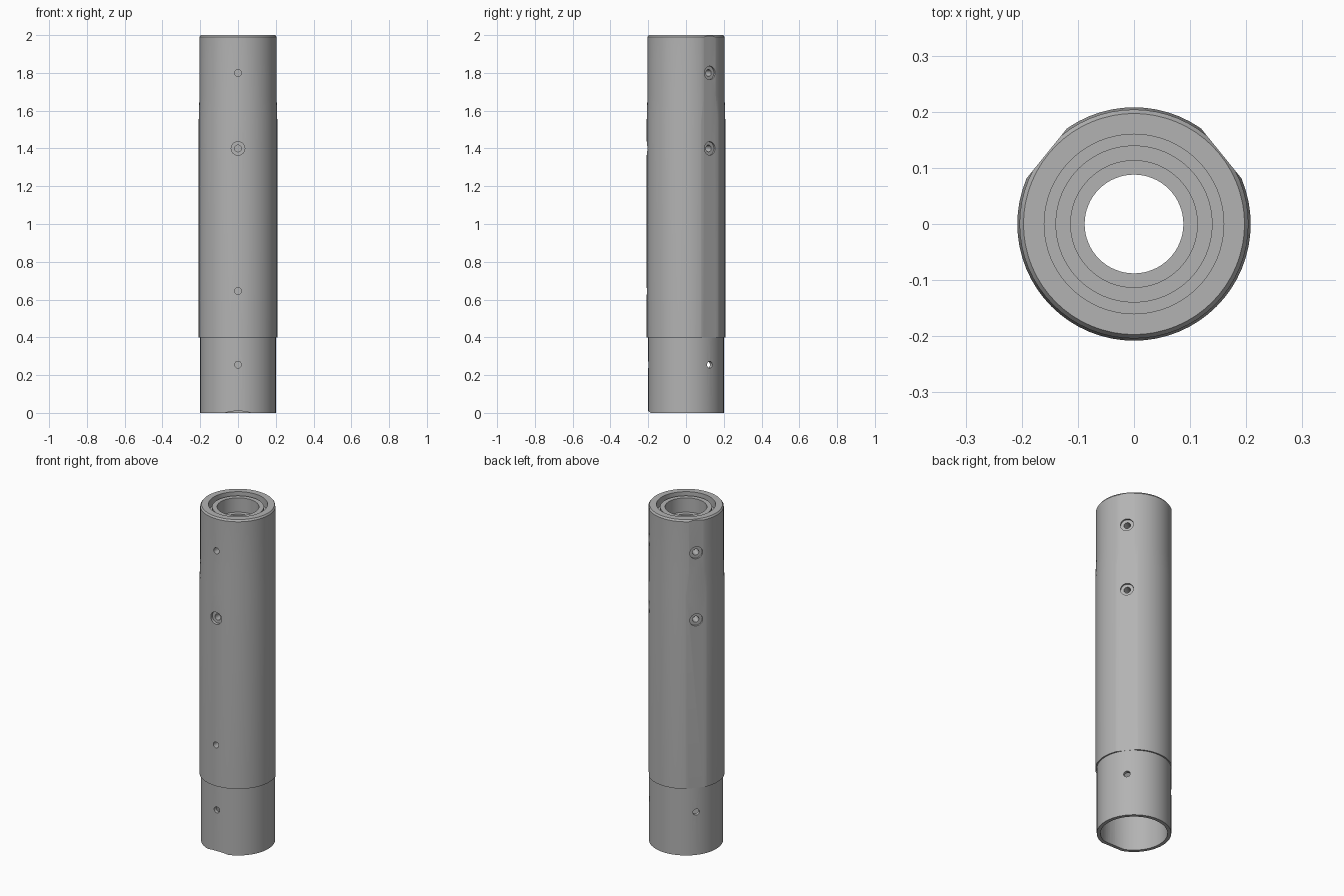
import bpy, bmesh, math
from mathutils import Vector, Matrix

if "Cube" in bpy.data.objects:
    bpy.data.objects.remove(bpy.data.objects["Cube"])

steel = bpy.data.materials.new("brushed grey")
steel.use_nodes = True
GREY = (0.45, 0.45, 0.45, 1)
steel.diffuse_color = GREY
steel.node_tree.nodes["Principled BSDF"].inputs["Base Color"].default_value = GREY


def add_object(name, bm):
    bmesh.ops.recalc_face_normals(bm, faces=bm.faces)
    mesh = bpy.data.meshes.new(name)
    bm.to_mesh(mesh)
    bm.free()
    mesh.materials.append(steel)
    ob = bpy.data.objects.new(name, mesh)
    bpy.context.collection.objects.link(ob)
    return ob


def lathe(name, profile, sides=64):
    """Revolve a closed (radius, height) outline around z."""
    bm = bmesh.new()
    rings = []
    for i in range(sides):
        a = 2 * math.pi * i / sides
        rings.append([bm.verts.new((r * math.cos(a), r * math.sin(a), z)) for r, z in profile])
    n = len(profile)
    for i in range(sides):
        p, q = rings[i], rings[(i + 1) % sides]
        for j in range(n):
            k = (j + 1) % n
            bm.faces.new((p[j], q[j], q[k], p[k]))
    return add_object(name, bm)


def cut(target, bm):
    """Subtract a closed mesh from the target."""
    cutter = add_object("cutter", bm)
    mod = target.modifiers.new("cut", "BOOLEAN")
    mod.operation, mod.solver, mod.object = "DIFFERENCE", "EXACT", cutter
    bpy.context.view_layer.objects.active = target
    bpy.ops.object.modifier_apply(modifier=mod.name)
    bpy.data.objects.remove(cutter)


def radial(angle, height, start, end, radius):
    """Closed cylinder pointing outwards along an angle."""
    d = Vector((math.cos(angle), math.sin(angle), 0))
    turn = d.to_track_quat("Z", "Y").to_matrix().to_4x4()
    place = Matrix.Translation(d * (start + end) / 2 + Vector((0, 0, height)))
    bm = bmesh.new()
    bmesh.ops.create_cone(bm, cap_ends=True, segments=24, radius1=radius, radius2=radius,
                          depth=end - start, matrix=place @ turn)
    return bm


# Stepped body with an annular groove in the top and a wide socket below
body = lathe("tube_body", [
    (0.2, 0), (0.2, 0.4), (0.208, 0.4), (0.208, 1.55), (0.204, 1.68),
    (0.204, 1.99), (0.197, 2), (0.16, 2), (0.16, 1.95), (0.14, 1.95),
    (0.14, 1.985), (0.113, 1.985), (0.113, 1.9), (0.088, 1.9),
    (0.088, 0.45), (0.18, 0.36), (0.18, 0)])

# Two long flats on the rear shoulders
FRONT, SIDE = math.radians(-90), math.radians(39)
SIDES = (SIDE, math.pi - SIDE)
for angle in SIDES:
    bm = bmesh.new()
    place = Matrix.Rotation(angle, 4, "Z") @ Matrix.Translation((0.25, 0, 1.25))
    bmesh.ops.create_cube(bm, size=1, matrix=place @ Matrix.Diagonal((0.1, 0.4, 1.7, 1)))
    cut(body, bm)

# Screw holes, some counterbored
for angle in (FRONT,) + SIDES:
    for height in (1.8, 1.4, 0.255):
        cut(body, radial(angle, height, 0.13, 0.3, 0.018))
for angle, height in [(FRONT, 1.4)] + [(a, h) for a in SIDES for h in (1.8, 1.4)]:
    cut(body, radial(angle, height, 0.19, 0.3, 0.036))
cut(body, radial(FRONT, 0.645, 0.13, 0.3, 0.018))

# Shallow relief in the front of the lower rim
bm = bmesh.new()
place = Matrix.Translation((0, -0.2, -0.24)) 
bmesh.ops.create_cone(bm, cap_ends=True, segments=96, radius1=0.25, radius2=0.25, depth=0.2,
                      matrix=place @ Matrix.Rotation(math.pi / 2, 4, "X"))
cut(body, bm)

bpy.context.view_layer.objects.active = body
body.select_set(True)
bpy.ops.object.shade_smooth_by_angle(angle=math.radians(25))
